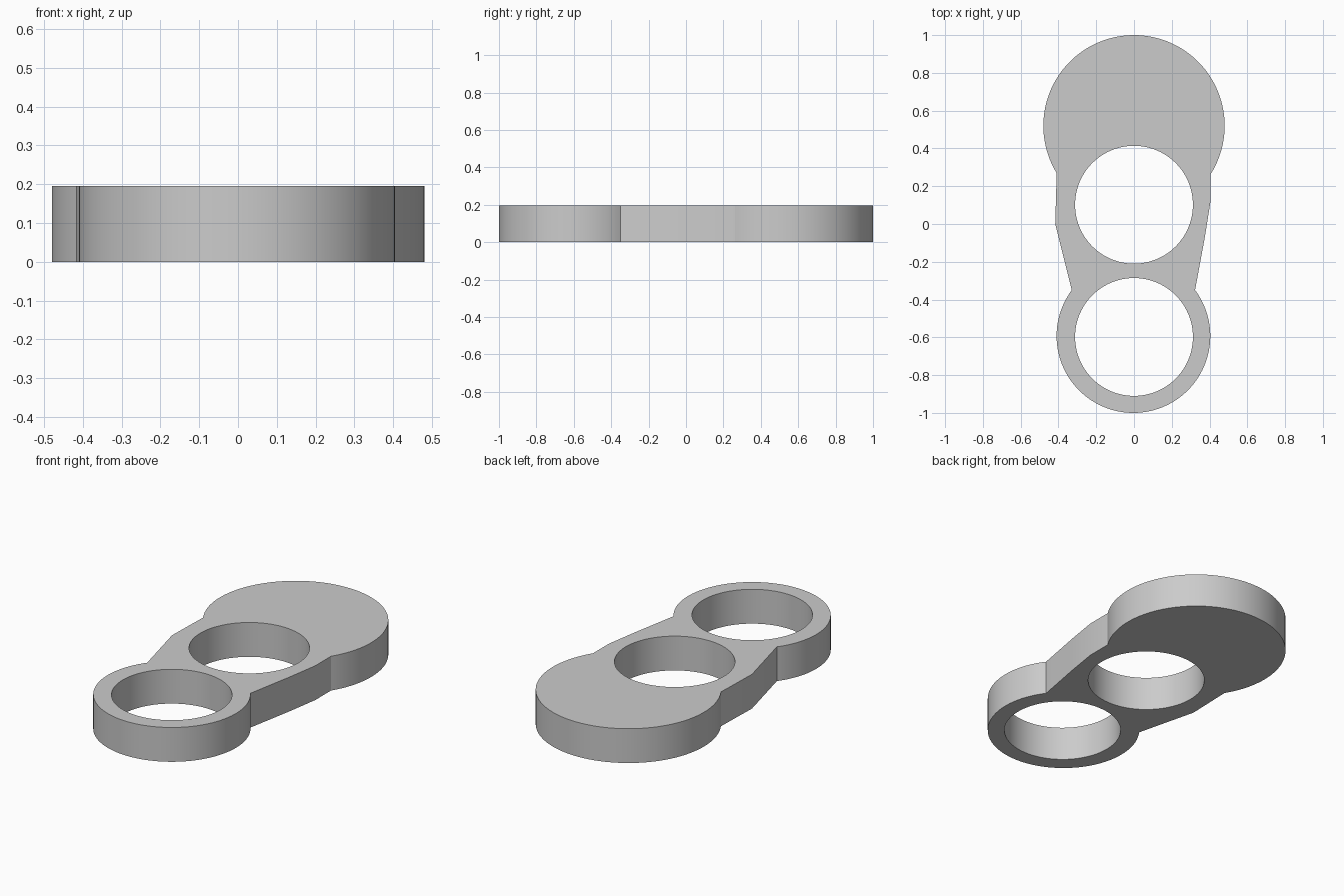
import bpy
import bmesh
from math import cos, sin, radians

THICKNESS = 0.196
HOLE_RADIUS = 0.312

old = bpy.data.objects.get("Cube")
if old:
    bpy.data.objects.remove(old, do_unlink=True)


def arc(cx, cy, radius, start, end, steps):
    """Points along a counter-clockwise arc, angles in degrees."""
    angles = [radians(start + (end - start) * i / steps) for i in range(steps + 1)]
    return [(cx + radius * cos(a), cy + radius * sin(a)) for a in angles]


# Outline: large solid disc, left flank, ring end, right flank
outline = arc(0, 0.52, 0.48, -32.5, 211.5, 96)
outline += [(-0.417, 0.0)]
outline += arc(-0.003, -0.593, 0.407, 143.3, 396.7, 96)
outline += [(0.375, -0.07), (0.405, 0.12)]

# Two round through holes
holes = [arc(0, cy, HOLE_RADIUS, 0, 360, 96)[:-1] for cy in (0.102, -0.598)]

# Flat plate: join the loops, fill between them and extrude upwards
bm = bmesh.new()
edges = []
for loop in [outline] + holes:
    verts = [bm.verts.new((x, y, 0)) for x, y in loop]
    edges += [bm.edges.new((v, verts[i - 1])) for i, v in enumerate(verts)]
bmesh.ops.triangle_fill(bm, use_beauty=True, use_dissolve=False, edges=edges)
result = bmesh.ops.extrude_face_region(bm, geom=bm.faces[:], use_keep_orig=True)
top = [g for g in result["geom"] if isinstance(g, bmesh.types.BMVert)]
bmesh.ops.translate(bm, vec=(0, 0, THICKNESS), verts=top)
bmesh.ops.recalc_face_normals(bm, faces=bm.faces[:])

mesh = bpy.data.meshes.new("two_hole_plate")
bm.to_mesh(mesh)
bm.free()
plate = bpy.data.objects.new("two_hole_plate", mesh)
bpy.context.collection.objects.link(plate)

# Plain grey material
grey = bpy.data.materials.new("light_grey")
grey.use_nodes = True
colour = (0.6, 0.6, 0.6, 1)
grey.diffuse_color = colour
grey.node_tree.nodes["Principled BSDF"].inputs["Base Color"].default_value = colour
mesh.materials.append(grey)

# Smooth round walls, sharp rims and corners
bpy.ops.object.select_all(action="DESELECT")
plate.select_set(True)
bpy.context.view_layer.objects.active = plate
bpy.ops.object.shade_smooth_by_angle(angle=radians(20))
